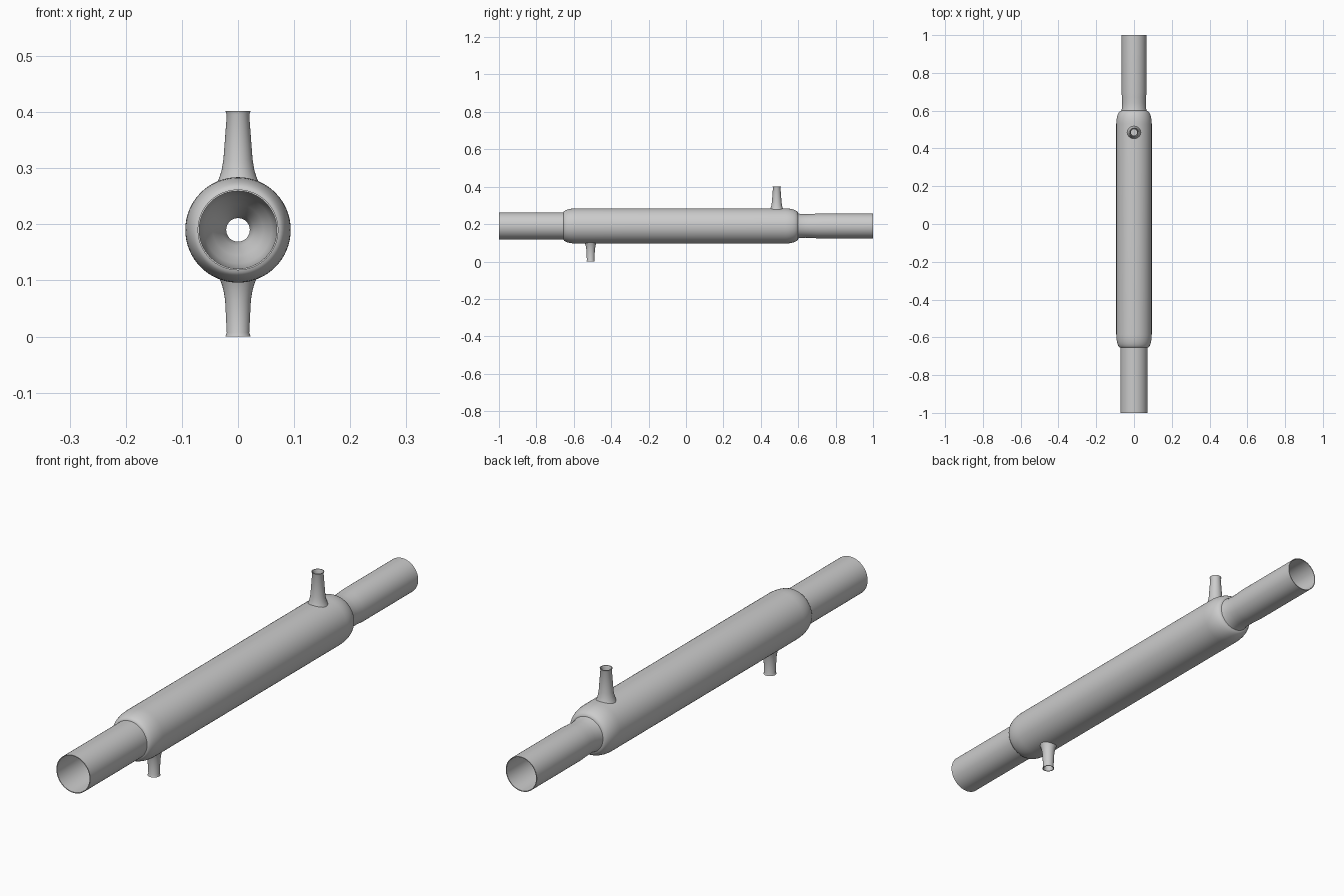
import bpy, bmesh, math
from mathutils import Matrix

cube = bpy.data.objects.get("Cube")
if cube:
    bpy.data.objects.remove(cube, do_unlink=True)

AXIS_Z = 0.19

grey = bpy.data.materials.new("light_grey_glass")
grey.use_nodes = True
grey.diffuse_color = (0.6, 0.6, 0.6, 1)
grey.node_tree.nodes["Principled BSDF"].inputs["Base Color"].default_value = (0.6, 0.6, 0.6, 1)


def revolve(name, profile, matrix, segments, closed=True):
    """Spin (radius, height) points round local z and place with matrix."""
    bm = bmesh.new()
    rings = [[bm.verts.new((r * math.cos(a), r * math.sin(a), h))
              for a in (2 * math.pi * i / segments for i in range(segments))]
             for r, h in profile]
    pairs = list(zip(rings, rings[1:]))
    if closed:
        pairs.append((rings[-1], rings[0]))
    else:
        bm.faces.new(rings[-1])
    for a, b in pairs:
        for i in range(segments):
            j = (i + 1) % segments
            bm.faces.new((a[i], a[j], b[j], b[i]))
    bmesh.ops.recalc_face_normals(bm, faces=bm.faces)
    mesh = bpy.data.meshes.new(name)
    bm.to_mesh(mesh)
    bm.free()
    mesh.materials.append(grey)
    obj = bpy.data.objects.new(name, mesh)
    bpy.context.collection.objects.link(obj)
    obj.matrix_world = matrix
    bpy.ops.object.select_all(action='DESELECT')
    obj.select_set(True)
    bpy.context.view_layer.objects.active = obj
    bpy.ops.object.shade_smooth_by_angle(angle=math.radians(35))
    return obj


def shoulder(h_start, h_end, r_start, r_end, steps=8):
    """Quarter-ellipse from a body edge (h_start) down to a neck (h_end)."""
    return [(r_end + (r_start - r_end) * math.cos(t), h_start + (h_end - h_start) * math.sin(t))
            for t in (math.pi / 2 * i / steps for i in range(steps + 1))]


# Outer skin: front socket, rounded jacket, pinched neck, rear tube
outer = [(0.072, -1.0)]
outer += shoulder(-0.585, -0.655, 0.094, 0.072)[::-1]
outer += shoulder(0.53, 0.60, 0.094, 0.067)
outer += [(0.064, 0.612), (0.063, 0.64), (0.064, 0.67), (0.066, 0.70), (0.066, 1.0)]

# Inner skin: wide ends funnelling into a narrow bore
inner = [(0.063, 1.0), (0.062, 0.70), (0.058, 0.64), (0.045, 0.60), (0.028, 0.57), (0.021, 0.54),
         (0.021, -0.58), (0.028, -0.61), (0.045, -0.64), (0.060, -0.67), (0.066, -0.70), (0.069, -1.0)]

along_y = Matrix.Translation((0, 0, AXIS_Z)) @ Matrix.Rotation(-math.pi / 2, 4, 'X')
revolve("condenser_body", outer + inner, along_y, 64)

# Hose nozzles: flared root, tapering stem, tiny lip, open bore.
# Heights are measured outward from the main axis.
def nozzle(name, y, tip, root, flip):
    stem = [(root + 0.005, 0.082), (root, 0.094), (root - 0.004, 0.107), (root - 0.007, 0.125),
            (0.020, tip - 0.007), (0.0225, tip), (0.0195, tip),
            (0.017, tip - 0.007), (0.019, 0.094)]
    place = Matrix.Translation((0, y, AXIS_Z)) @ Matrix.Rotation(math.pi * flip, 4, 'X')
    revolve(name, stem, place, 32, closed=False)


nozzle("upper_nozzle", 0.485, 0.212, 0.033, 0)
nozzle("lower_nozzle", -0.51, 0.19, 0.030, 1)
